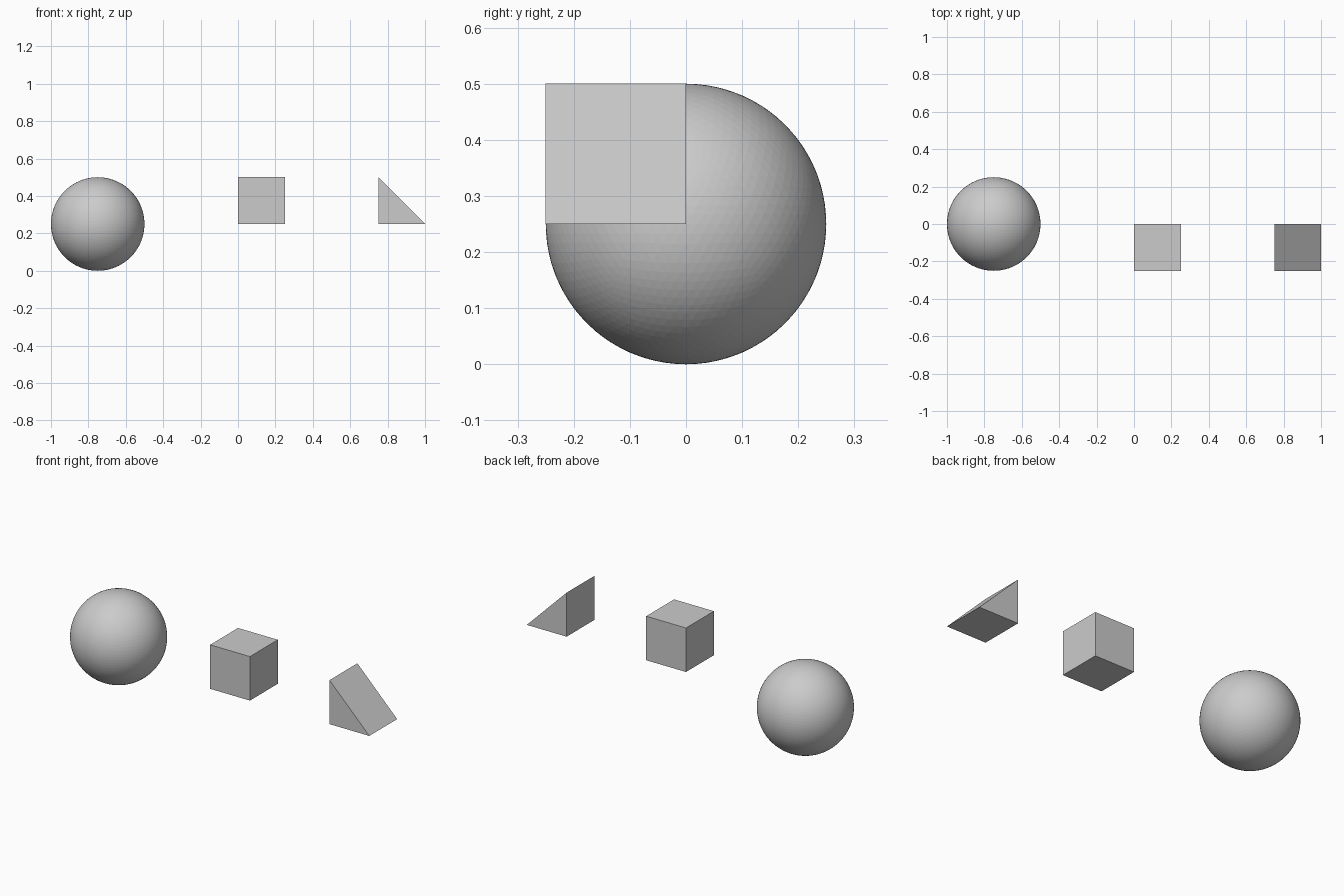
import bpy, bmesh

if "Cube" in bpy.data.objects:
    bpy.data.objects.remove(bpy.data.objects["Cube"])


def prism(name, profile, y0, depth):
    """Extrude an x-z profile along y."""
    bm = bmesh.new()
    face = bm.faces.new([bm.verts.new((x, y0, z)) for x, z in profile])
    ext = bmesh.ops.extrude_face_region(bm, geom=[face])
    verts = [g for g in ext["geom"] if isinstance(g, bmesh.types.BMVert)]
    bmesh.ops.translate(bm, verts=verts, vec=(0, depth, 0))
    bmesh.ops.recalc_face_normals(bm, faces=bm.faces)
    mesh = bpy.data.meshes.new(name)
    bm.to_mesh(mesh)
    bm.free()
    obj = bpy.data.objects.new(name, mesh)
    bpy.context.collection.objects.link(obj)
    return obj


# Faceted ball
bpy.ops.mesh.primitive_ico_sphere_add(subdivisions=5, radius=0.25, location=(-0.75, 0, 0.25))
bpy.context.object.name = "ball"

# Cube block and wedge share the same depth
prism("cube_block", [(0, 0.25), (0.25, 0.25), (0.25, 0.5), (0, 0.5)], -0.25, 0.25)
prism("wedge_block", [(0.75, 0.25), (1, 0.25), (0.75, 0.5)], -0.25, 0.25)
